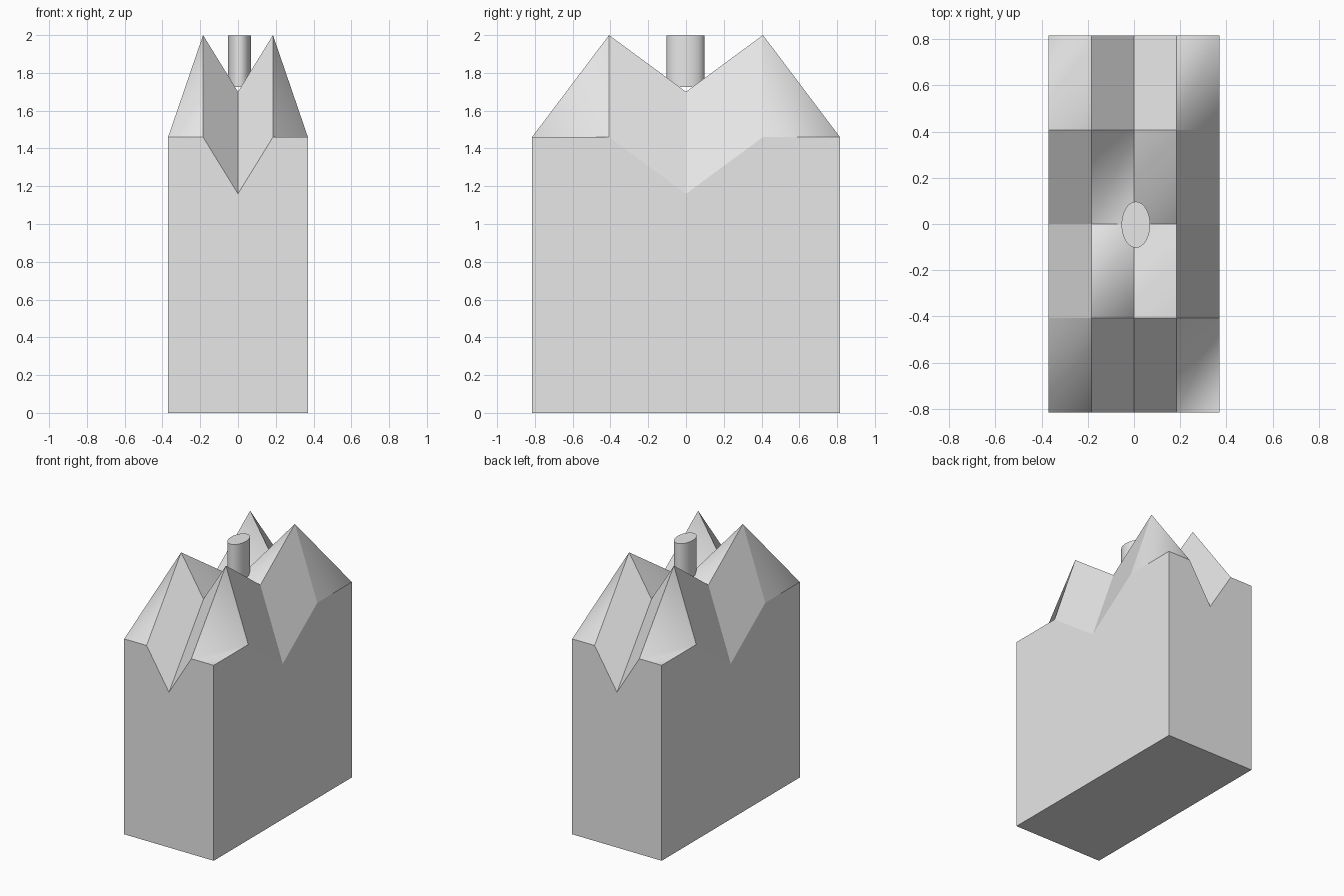
import bpy
import bmesh

cube = bpy.data.objects.get("Cube")
if cube:
    bpy.data.objects.remove(cube, do_unlink=True)

grey = bpy.data.materials.new("light_grey")
grey.use_nodes = True
grey.diffuse_color = (0.8, 0.8, 0.8, 1)
grey.node_tree.nodes["Principled BSDF"].inputs["Base Color"].default_value = (0.8, 0.8, 0.8, 1)

HALF_X, HALF_Y = 0.37, 0.815
EAVES, RISE, DIP = 1.46, 0.54, 0.30
STEPS = range(-2, 3)


def roof_height(i, j):
    """Raised inner block, with both centre lines pulled down into valleys."""
    raised = abs(i) < 2 and abs(j) < 2
    return EAVES + RISE * raised - DIP * (i == 0 or j == 0)


# Block with four peaks: roof grid, walls and floor
bm = bmesh.new()
roof = {(i, j): bm.verts.new((i * HALF_X / 2, j * HALF_Y / 2, roof_height(i, j)))
        for i in STEPS for j in STEPS}
diagonals = set()
for i in range(-2, 2):
    for j in range(-2, 2):
        a, b, c, d = roof[i, j], roof[i + 1, j], roof[i + 1, j + 1], roof[i, j + 1]
        bm.faces.new((a, b, c))
        bm.faces.new((a, c, d))
        diagonals.add(bm.edges.get((a, c)))

corners = [(-2, -2), (2, -2), (2, 2), (-2, 2)]
floor = [bm.verts.new((i * HALF_X / 2, j * HALF_Y / 2, 0)) for i, j in corners]
bm.faces.new(floor[::-1])
for k in range(4):
    (i0, j0), (i1, j1) = corners[k], corners[(k + 1) % 4]
    top = [roof[i0 + (i1 - i0) * t // 4, j0 + (j1 - j0) * t // 4] for t in range(5)]
    bm.faces.new([floor[k], floor[(k + 1) % 4]] + top[::-1])

# Only the fold inside each roof panel is shaded smoothly
bmesh.ops.recalc_face_normals(bm, faces=bm.faces)
for face in bm.faces:
    face.smooth = len(face.verts) == 3
for edge in bm.edges:
    edge.smooth = edge in diagonals
mesh = bpy.data.meshes.new("peaked_block")
bm.to_mesh(mesh)
bm.free()
mesh.materials.append(grey)
block = bpy.data.objects.new("peaked_block", mesh)
bpy.context.collection.objects.link(block)

# Oval chimney in the centre
bpy.ops.mesh.primitive_cylinder_add(vertices=32, radius=1, depth=1, location=(0.008, -0.003, 1.861))
chimney = bpy.context.object
chimney.name = "chimney"
chimney.scale = (0.062, 0.1, 0.272)
bpy.ops.object.transform_apply(location=False, rotation=False, scale=True)
bpy.ops.object.shade_smooth_by_angle()
chimney.data.materials.append(grey)
